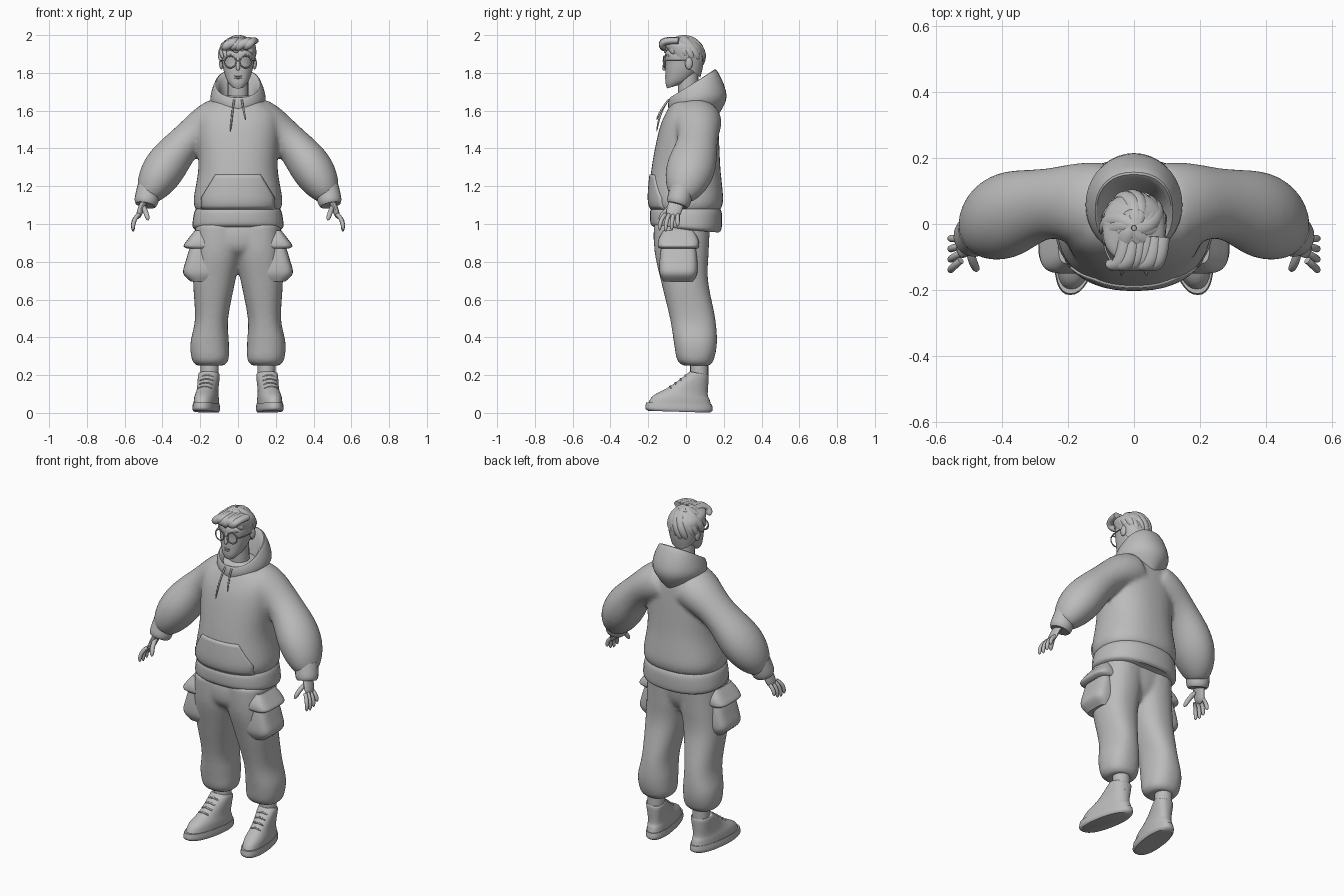
import bpy, bmesh
from math import sin, cos, pi, radians
from mathutils import Vector

old_cube = bpy.data.objects.get("Cube")
if old_cube:
    bpy.data.objects.remove(old_cube, do_unlink=True)
clay_grey = bpy.data.materials.new("clay_grey")
clay_grey.use_nodes = True
clay_grey.diffuse_color = (.5, .5, .5, 1)
shader = clay_grey.node_tree.nodes["Principled BSDF"]
shader.inputs["Base Color"].default_value = clay_grey.diffuse_color
ACROSS, DEPTH, UP = Vector((1, 0, 0)), Vector((0, 1, 0)), Vector((0, 0, 1))


def finish(obj, name, mirror=False):
    obj.name = obj.data.name = name
    obj.data.materials.append(clay_grey)
    obj.data.shade_smooth()
    obj.data.set_sharp_from_angle(angle=radians(40))
    if mirror:
        obj.modifiers.new("Mirror", "MIRROR")
    return obj

def from_bmesh(bm, name, mirror=False):
    bmesh.ops.recalc_face_normals(bm, faces=bm.faces)
    mesh = bpy.data.meshes.new(name)
    bm.to_mesh(mesh)
    bm.free()
    obj = bpy.data.objects.new(name, mesh)
    bpy.context.collection.objects.link(obj)
    return finish(obj, name, mirror)

def bridge(bm, rows, closed=True):
    """Join neighbouring rows of points with quads."""
    rows = [[bm.verts.new(point) for point in row] for row in rows]
    count = len(rows[0])
    for low, high in zip(rows, rows[1:]):
        for j in range(count if closed else count - 1):
            k = (j + 1) % count
            bm.faces.new((low[j], low[k], high[k], high[j]))
    return rows

def skin(name, rings, mirror=False):
    """Closed surface through rings, capped at both ends."""
    bm = bmesh.new()
    rows = bridge(bm, rings)
    bm.faces.new(rows[0])
    bm.faces.new(rows[-1])
    return from_bmesh(bm, name, mirror)

def spline(a, b, c, d, t):
    return b + (c - a) * t / 2 + (a - b * 2.5 + c * 2 - d / 2) * t**2 + ((b - c) * 3 + d - a) * t**3 / 2

def loft(name, rings, mirror=False, steps=5):
    """Smooth skin through a few key rings."""
    padded = [rings[0], *rings, rings[-1]]
    dense = []
    for four in zip(padded, padded[1:], padded[2:], padded[3:]):
        for step in range(steps):
            dense.append([spline(*points, step / steps) for points in zip(*four)])
    return skin(name, dense + [rings[-1]], mirror)

def ring(z, width, depth, y=0, x=0, lean=0, square=2.3, shear=0, count=36):
    """Rounded outline; lean raises its back, shear slides it sideways with depth."""
    points = []
    for j in range(count):
        angle = 2 * pi * j / count
        side, along = [abs(v) ** (2 / square) * (1 if v > 0 else -1) for v in (cos(angle), sin(angle))]
        here = y + depth * along
        points.append(Vector((x + width * side + shear * here, here, z + lean * along / 2)))
    return points

def bend(start, middle, end):
    """Curved path from start to end, pulled towards middle."""
    a, b, c = Vector(start), Vector(middle), Vector(end)
    return lambda t: a.lerp(b, t).lerp(b.lerp(c, t), t)

def tube(name, path, radius, ref=DEPTH, flat=1, taper=.95, swell=0, mirror=False, steps=14, count=20):
    """Tube along a path, widened along ref by flat, rounded off at its end; swell balloons its lower part."""
    rings = []
    for i in range(steps + 1):
        t = i / steps
        direction = (path(min(1, t + .01)) - path(max(0, t - .01))).normalized()
        u = (ref - direction * ref.dot(direction)).normalized()
        v = direction.cross(u)
        size = radius * (1 - taper * t**8) ** .5 * (1 + swell * cos(2.5 * pi * t))
        angles = [2 * pi * j / count for j in range(count)]
        rings.append([path(t) + u * size * flat * cos(a) + v * size * sin(a) for a in angles])
    return skin(name, rings, mirror)

def ball(name, centre, scale, mirror=False):
    bm = bmesh.new()
    bmesh.ops.create_uvsphere(bm, u_segments=20, v_segments=12, radius=1)
    bmesh.ops.scale(bm, vec=scale, verts=bm.verts)
    bmesh.ops.translate(bm, vec=centre, verts=bm.verts)
    return from_bmesh(bm, name, mirror)

def fuse(name, limb, trunk):
    """Blend a mirrored limb and a trunk into one seamless garment."""
    bm = bmesh.new()
    for part in (limb, trunk):
        bm.from_mesh(part.data)
    bm.to_mesh(limb.data)
    bm.free()
    bpy.data.objects.remove(trunk, do_unlink=True)
    limb.name = limb.data.name = name
    remesh = limb.modifiers.new("Blend", "REMESH")
    remesh.mode, remesh.voxel_size, remesh.use_smooth_shade = "VOXEL", .011, True
    soften = limb.modifiers.new("Soften", "SMOOTH")
    soften.factor, soften.iterations = .5, 8
    return limb


# Hoodie body with balloon sleeves, then hem band, cuffs and hood
torso = loft("torso", [
    ring(z=1.07, width=.222, depth=.18), ring(z=1.13, width=.235, depth=.197),
    ring(z=1.3, width=.21, depth=.182), ring(z=1.5, width=.22, depth=.157, y=.015),
    ring(z=1.6, width=.2, depth=.13, y=.03), ring(z=1.68, width=.08, depth=.08, y=.03)])
sleeve = tube("sleeve", bend((.1, .05, 1.55), (.31, .1, 1.475), (.48, -.03, 1.14)), .105,
              flat=1.15, taper=.75, swell=.11, mirror=True, steps=24, count=36)
hoodie = fuse("hoodie_body", sleeve, torso)
loft("hoodie_hem", [
    ring(z=.97, width=.225, depth=.172, lean=-.03), ring(z=.99, width=.241, depth=.188, lean=-.03),
    ring(z=1.06, width=.232, depth=.19, lean=-.01), ring(z=1.09, width=.215, depth=.175)])
tube("cuff", bend((.47, -.02, 1.19), (.48, -.03, 1.15), (.49, -.045, 1.1)), .064, taper=.3, mirror=True)
loft("hood", [
    ring(z=1.56, width=.07, depth=.12, y=.04, square=2), ring(z=1.65, width=.145, depth=.155, y=.06, lean=.05, square=2),
    ring(z=1.74, width=.122, depth=.125, y=.04, lean=.14), ring(z=1.72, width=.1, depth=.1, y=.03, lean=.13),
    ring(z=1.64, width=.075, depth=.07, y=.02)])

# Front pouch pocket, narrowing upwards and laid onto the body
bm = bmesh.new()
pouch_rows = []
for i in range(10):
    z = 1.08 + .02 * i
    half = min(.19, .19 - .6 * (z - 1.14))
    pouch_rows.append([(half * (j / 10 - 1), -.3, z) for j in range(21)])
bridge(bm, pouch_rows, closed=False)
pouch = from_bmesh(bm, "pouch_pocket")
wrap = pouch.modifiers.new("Wrap", "SHRINKWRAP")
wrap.target = hoodie
wrap.wrap_method, wrap.cull_face = "PROJECT", "BACK"
wrap.use_project_y = wrap.use_negative_direction = wrap.use_positive_direction = True
thickness = pouch.modifiers.new("Thickness", "SOLIDIFY")
thickness.thickness, thickness.offset = .014, 0

# Drawstrings, one longer than the other
for name, side, end in [("drawstring_right", -1, 1.49), ("drawstring_left", 1, 1.55)]:
    tube(name, bend((side * .02, -.09, 1.66), (side * .03, -.14, 1.6), (side * .04, -.155, end)), .005)

# Hands
tube("palm", bend((.49, -.045, 1.13), (.51, -.055, 1.1), (.53, -.075, 1.03)), .017, flat=2.4, mirror=True)
for i, name in enumerate(["index", "middle", "ring", "little"]):
    y = -.11 + .022 * i
    reach = y - .03 + .01 * i
    tip = .96 + .007 * (i - 1) ** 2
    tube(name + "_finger", bend((.525, y, 1.05), (.56, reach, 1.02), (.555, reach, tip)), .011, mirror=True)
tube("thumb", bend((.5, -.07, 1.09), (.49, -.12, 1.07), (.475, -.14, 1.02)), .013, ref=ACROSS, mirror=True)

# Trousers: gathered legs blended into the seat
seat = loft("seat", [
    ring(z=.79, width=.06, depth=.06), ring(z=.86, width=.15, depth=.13, y=-.025),
    ring(z=.95, width=.21, depth=.147, y=-.025), ring(z=1.03, width=.2, depth=.14, y=-.015)])
leg = loft("leg", [
    ring(z=.25, width=.07, depth=.068, x=.147, y=.055), ring(z=.28, width=.097, depth=.097, x=.147, y=.05),
    ring(z=.37, width=.102, depth=.114, x=.15, y=.05), ring(z=.5, width=.088, depth=.12, x=.14, y=.035),
    ring(z=.7, width=.112, depth=.125, x=.126, y=-.008), ring(z=.85, width=.125, depth=.143, x=.109, y=-.023),
    ring(z=1, width=.125, depth=.15, x=.1, y=-.022)], mirror=True)
fuse("trousers", leg, seat)


# Cargo pockets and flaps on the outer thighs
def pocket_ring(z, width, depth):
    return ring(z, width, depth, x=.19, y=-.04, square=4)

loft("cargo_pocket", [
    pocket_ring(z=.695, width=.06, depth=.08), pocket_ring(z=.74, width=.1, depth=.1),
    pocket_ring(z=.81, width=.085, depth=.1), pocket_ring(z=.89, width=.06, depth=.09)], mirror=True)
loft("cargo_flap", [
    pocket_ring(z=.87, width=.08, depth=.1), pocket_ring(z=.885, width=.098, depth=.11),
    pocket_ring(z=.92, width=.075, depth=.105), pocket_ring(z=.965, width=.04, depth=.08)], mirror=True)


# High-top shoes turned slightly outwards, with socks and laces
def shoe_ring(z, width, depth, y, lean=0):
    return ring(z, width, depth, y, x=.163, lean=lean, shear=-.14)

tube("sock", bend((.15, .07, .15), (.15, .07, .2), (.15, .07, .28)), .048, ref=ACROSS, taper=0, mirror=True)
loft("shoe_sole", [
    shoe_ring(z=.006, width=.061, depth=.163, y=-.037, lean=-.01),
    shoe_ring(z=.02, width=.067, depth=.178, y=-.037, lean=-.01),
    shoe_ring(z=.05, width=.064, depth=.174, y=-.037, lean=-.01)], mirror=True)
loft("shoe_upper", [
    shoe_ring(z=.04, width=.062, depth=.168, y=-.035), shoe_ring(z=.08, width=.06, depth=.15, y=-.025, lean=-.02),
    shoe_ring(z=.12, width=.054, depth=.1, y=.015, lean=-.04), shoe_ring(z=.2, width=.056, depth=.055, y=.065, lean=-.02),
    shoe_ring(z=.21, width=.045, depth=.045, y=.065, lean=-.02)], mirror=True)
for i in range(5):
    spot = Vector((.18 - .004 * i, .027 * i - .11, .12 + .02 * i))
    for slant in (-.01, .01):
        reach, drop = Vector((.035, slant, 0)), Vector((0, .015, -.01))
        tube("shoe_lace", bend(spot - reach + drop, spot - drop, spot + reach + drop), .0045, mirror=True)

# Neck, head and face
tube("neck", bend((0, .02, 1.6), (0, .01, 1.7), (0, .01, 1.82)), .055, ref=ACROSS, taper=0)
loft("head", [
    ring(z=1.728, width=.032, depth=.035, y=-.065, lean=.02), ring(z=1.755, width=.055, depth=.065, y=-.043, lean=.02),
    ring(z=1.8, width=.073, depth=.083, y=-.025, lean=.01), ring(z=1.85, width=.083, depth=.094, y=-.014),
    ring(z=1.91, width=.084, depth=.095, y=-.013), ring(z=1.97, width=.04, depth=.05)])
tube("nose", bend((0, -.1, 1.88), (0, -.108, 1.85), (0, -.119, 1.812)), .012, ref=ACROSS)
for name, z in [("upper_lip", 1.783), ("lower_lip", 1.773)]:
    ball(name, (0, -.1, z), (.025, .012, .006))
ball("eye", (.037, -.09, 1.858), (.016, .01, .009), mirror=True)
ball("ear", (.088, .015, 1.85), (.012, .02, .032), mirror=True)
tube("eyebrow", bend((.014, -.106, 1.89), (.04, -.108, 1.9), (.065, -.085, 1.888)), .005, ref=UP, mirror=True)

# Glasses
for side in (-1, 1):
    bpy.ops.mesh.primitive_torus_add(
        location=(side * .041, -.115, 1.858), rotation=(pi / 2, 0, side * .15),
        major_radius=.031, minor_radius=.0035, major_segments=28, minor_segments=8)
    finish(bpy.context.object, "glasses_rim")
tube("glasses_bridge", bend((-.012, -.12, 1.86), (0, -.125, 1.87), (.012, -.12, 1.86)), .003, ref=UP, taper=0)
tube("glasses_temple", bend((.07, -.11, 1.865), (.1, -.07, 1.865), (.092, .015, 1.865)), .003, ref=UP, mirror=True)

# Hair cap
loft("hair_cap", [
    ring(z=1.85, width=.083, depth=.088, y=-.012, lean=-.15), ring(z=1.9, width=.094, depth=.104, y=-.012, lean=-.1),
    ring(z=1.95, width=.09, depth=.098, y=-.01, lean=-.04), ring(z=1.985, width=.04, depth=.045)])


# Locks sweeping from the crown, longer towards the nape
def lock_path(start_angle, end):
    def path(t):
        angle = start_angle + .9 * t - .4
        rise = radians(86) * (1 - t) + end * t
        return Vector((.091 * cos(angle) * cos(rise), .102 * sin(angle) * cos(rise) - .012, 1.885 + .099 * sin(rise)))
    return path

locks = 18
for i in range(locks):
    angle = 2 * pi * i / locks
    end = radians(22 - 30 * (1 + sin(angle)) + 9 * sin(i * 2.4))
    around = Vector((-sin(angle), cos(angle), 0))
    tube("hair_lock", lock_path(angle, end), .014 + .003 * sin(i * 1.7), ref=around, flat=1.4)

# Fringe swept sideways across the forehead
for i in range(6):
    x = .065 - .022 * i
    lift = .006 * sin(i * 2)
    tube("fringe_lock", bend((x + .02, -.04, 1.97), (x + .01, -.16, 1.975 + lift), (x - .035, -.112, 1.925 + lift)),
         .018, ref=ACROSS, flat=1.3)
